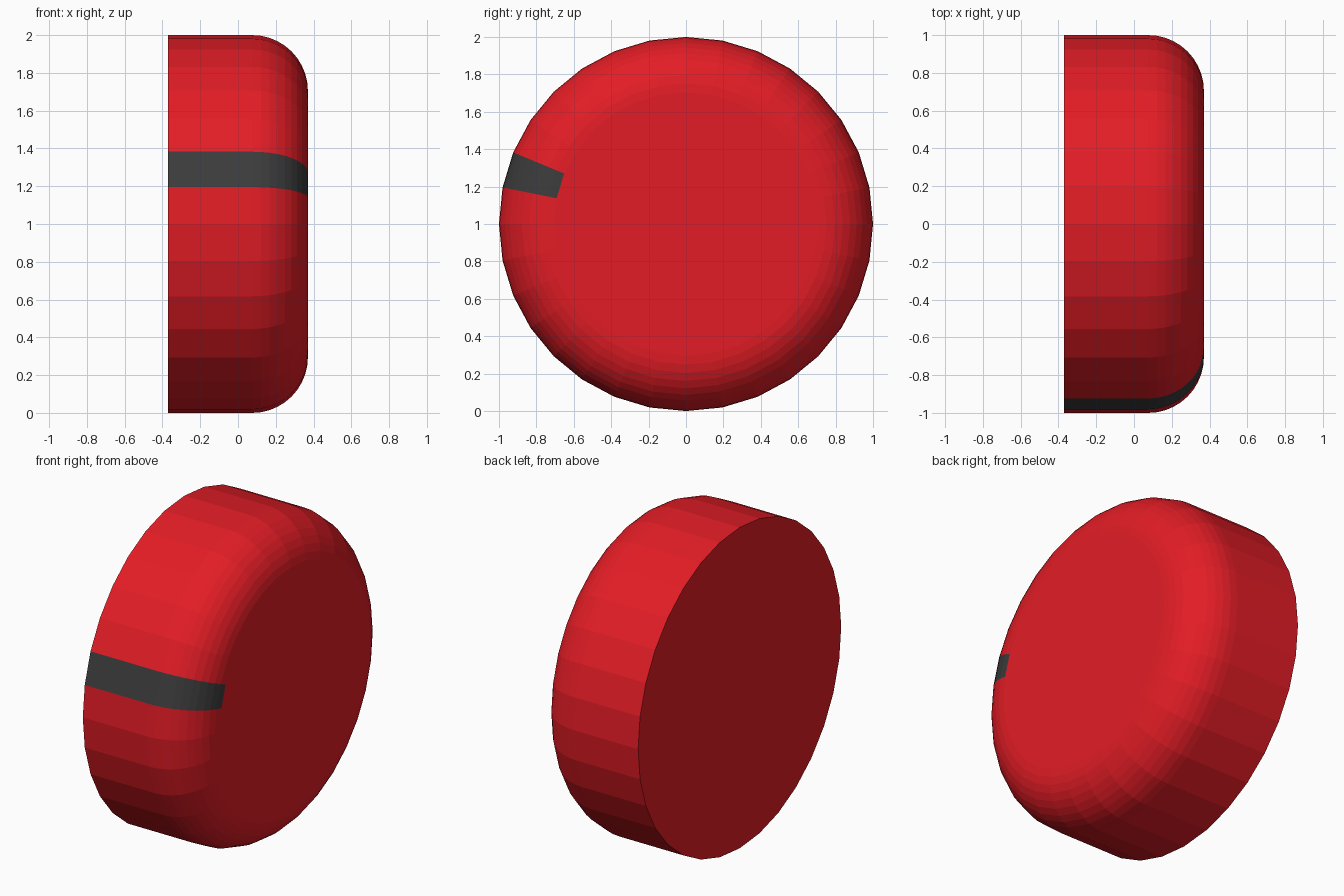
import bpy, bmesh
from math import sin, cos, pi

if "Cube" in bpy.data.objects:
    bpy.data.objects.remove(bpy.data.objects["Cube"])

SIDES, RADIUS, HALF, FILLET, STEPS = 32, 1.0, 0.37, 0.295, 10

# side profile (x, radius): straight wall, then quarter-round to the front face
profile = [(-HALF, RADIUS)] + [
    (HALF - FILLET + FILLET * sin(t), RADIUS - FILLET + FILLET * cos(t))
    for t in (i * pi / 2 / STEPS for i in range(STEPS + 1))]


def material(name, color):
    m = bpy.data.materials.new(name)
    m.diffuse_color = (*color, 1)
    m.use_nodes = True
    m.node_tree.nodes["Principled BSDF"].inputs["Base Color"].default_value = m.diffuse_color
    return m


def lathe(name, sectors, mat, caps=False):
    """Sweep the profile around the x axis over the chosen sectors."""
    bm = bmesh.new()
    rings = [[bm.verts.new((x, r * cos(2 * pi * k / SIDES), 1 + r * sin(2 * pi * k / SIDES)))
              for k in range(SIDES)] for x, r in profile]
    for a, b in zip(rings, rings[1:]):
        for k in sectors:
            n = (k + 1) % SIDES
            bm.faces.new((a[k], a[n], b[n], b[k]))
    if caps:
        bm.faces.new(rings[-1])
        bm.faces.new(rings[0][::-1])
    loose = [v for v in bm.verts if not v.link_faces]
    bmesh.ops.delete(bm, geom=loose, context='VERTS')
    mesh = bpy.data.meshes.new(name)
    bm.to_mesh(mesh)
    bm.free()
    mesh.materials.append(mat)
    ob = bpy.data.objects.new(name, mesh)
    bpy.context.collection.objects.link(ob)


red = material("red", (0.77, 0.012, 0.019))
dark = material("dark_grey", (0.045, 0.045, 0.045))

# knob body with one sector left out for the pointer stripe
STRIPE = 14
lathe("knob_body", [k for k in range(SIDES) if k != STRIPE], red, caps=True)
lathe("pointer_stripe", [STRIPE], dark)
